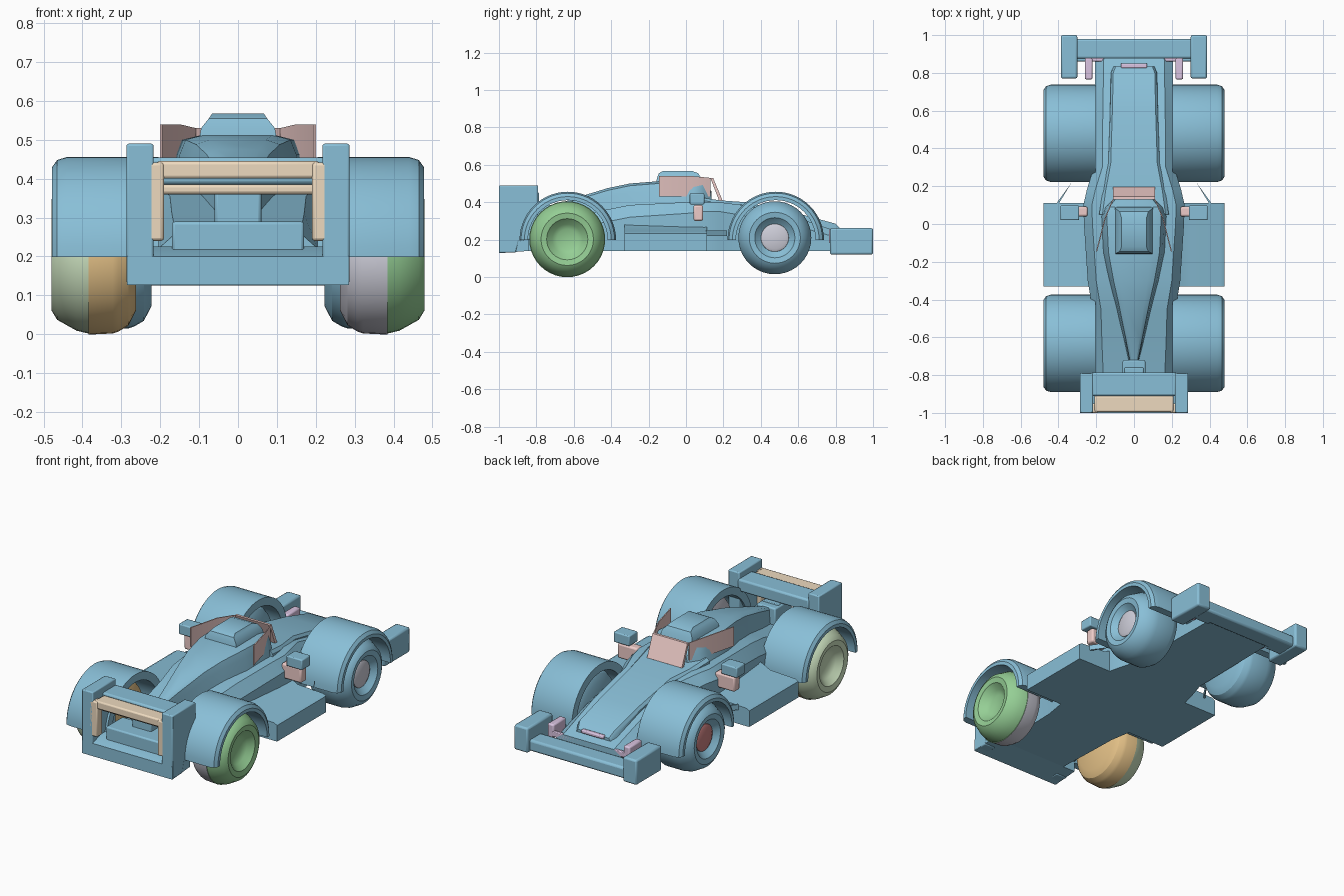
import bpy, bmesh
from math import sin, cos, pi, radians

if "Cube" in bpy.data.objects:
    bpy.data.objects.remove(bpy.data.objects["Cube"])

COLS = {"blue": (.25, .52, .68), "tan": (.85, .7, .52), "pink": (.85, .6, .58), "lilac": (.7, .55, .75),
        "green": (.3, .62, .3), "pale": (.6, .75, .52), "orange": (.8, .55, .25),
        "silver": (.62, .62, .7), "red": (.6, .22, .22)}
MATS = {}
for k, c in COLS.items():
    MATS[k] = bpy.data.materials.new(k)
    MATS[k].diffuse_color = (*c, 1)


def finish(name, bm, col, bevel=0, angle=32):
    bmesh.ops.remove_doubles(bm, verts=bm.verts, dist=1e-5)
    bmesh.ops.recalc_face_normals(bm, faces=bm.faces)
    me = bpy.data.meshes.new(name)
    bm.to_mesh(me)
    bm.free()
    me.shade_smooth()
    me.set_sharp_from_angle(angle=radians(angle))
    me.materials.append(MATS[col])
    ob = bpy.data.objects.new(name, me)
    bpy.context.collection.objects.link(ob)
    if bevel:
        m = ob.modifiers.new("bevel", "BEVEL")
        m.width, m.segments = bevel, 2
    return ob


def skin(name, rings, col="blue", closed=True, loop=False, caps=True, bevel=0):
    """Join equal-length rings of points into one surface."""
    bm = bmesh.new()
    vs = [[bm.verts.new(p) for p in r] for r in rings]
    n = len(rings[0])
    for i in range(len(vs) if loop else len(vs) - 1):
        a, b = vs[i], vs[(i + 1) % len(vs)]
        for j in range(n if closed else n - 1):
            k = (j + 1) % n
            bm.faces.new((a[j], a[k], b[k], b[j]))
    if caps and closed and not loop:
        bm.faces.new(vs[0])
        bm.faces.new(vs[-1])
    return finish(name, bm, col, bevel)


def box(name, x, y, z, col="blue", bevel=.008):
    rings = [[(x[i], y[a], z[b]) for a, b in ((0, 0), (1, 0), (1, 1), (0, 1))] for i in (0, 1)]
    return skin(name, rings, col, bevel=bevel)


def pair(x, s):
    return tuple(sorted((x[0] * s, x[1] * s)))


def spin(name, prof, s, cy, cz, col, a0=0, a1=360, n=40, closed=False):
    """Revolve (x, radius) profile about an axle parallel to x."""
    full = a1 - a0 >= 360
    rings = []
    for i in range(n if full else n + 1):
        a = radians(a0 + (a1 - a0) * i / n)
        rings.append([(s * x, cy + r * cos(a), cz + r * sin(a)) for x, r in prof])
    return skin(name, rings, col, closed=closed, loop=full)


# lower hull and sloping side deck: y, half width, shoulder z, top z
hull = [(-.87, .205, .22, .26), (-.62, .215, .25, .31), (-.45, .22, .29, .355), (-.3, .245, .32, .385),
        (.0, .265, .34, .40), (.1, .268, .35, .40), (.18, .25, .35, .40), (.3, .213, .33, .385),
        (.6, .21, .27, .315), (.88, .205, .19, .22)]
skin("body_hull", [[(-w, y, .14), (w, y, .14), (w, y, zs), (w - .045, y, zt), (-w + .045, y, zt), (-w, y, zs)]
                   for y, w, zs, zt in hull])

# raised nose ridge
nose = [(.05, .19, .43), (.18, .17, .41), (.32, .14, .40), (.6, .13, .34), (.80, .125, .285), (.835, .11, .25)]
skin("nose_ridge", [[(-w, y, .2), (w, y, .2), (w * .97, y, z - .015), (w * .88, y, z),
                     (-w * .88, y, z), (-w * .97, y, z - .015)] for y, w, z in nose])

# engine cover tapering to the tail
cover = [(-.78, .012, .36), (-.6, .05, .42), (-.42, .09, .475), (-.3, .12, .50), (-.15, .15, .512),
         (.04, .16, .512), (.09, .145, .505), (.135, .105, .46)]
skin("engine_cover", [[(-w * 1.25, y, .24), (w * 1.25, y, .24), (w, y, z - .05), (w * .9, y, z - .012),
                       (w * .6, y, z), (-w * .6, y, z), (-w * .9, y, z - .012), (-w, y, z - .05)]
                      for y, w, z in cover])
roof = [(.10, -.16, .09, .50), (.095, -.155, .08, .53), (.075, -.145, .065, .555), (.066, -.12, .03, .568)]
skin("cockpit_roof", [[(-w, a, z), (w, a, z), (w, b, z), (-w, b, z)] for w, a, b, z in roof])

# windscreen: leaning front pane and two flared side panes
skin("windscreen_front", [[(x, .18, .40), (x, .195, .41), (x, .145, .53), (x, .13, .53)] for x in (-.11, .11)], "pink")
for s, side in ((-1, "left"), (1, "right")):
    skin("windscreen_side_" + side,
         [[(s * x, y, .43), (s * (x + .006), y, .43), (s * (x + .006), y, z), (s * x, y, z)]
          for x, y, z in ((.108, .13, .53), (.15, .03, .54), (.195, -.145, .54))], "pink")

# rear centre structure under the wing
box("rear_diffuser", (-.17, .17), (-.95, -.8), (.21, .29))
box("rear_engine_block", (-.06, .06), (-.87, -.72), (.26, .385))
box("tail_light", (-.05, .05), (-.79, -.76), (.36, .39), bevel=.004)

# rear wing
skin("rear_wing_base", [[(x, -1, .127), (x, -.84, .14), (x, -.84, .225), (x, -.93, .225), (x, -1, .20)]
                        for x in (-.285, .285)])
box("rear_wing_top", (-.225, .225), (-.91, -.785), (.385, .455), bevel=.01)
box("rear_wing_upper_bar", (-.21, .21), (-.995, -.91), (.40, .445), "tan")
box("rear_wing_lower_bar", (-.21, .21), (-.93, -.90), (.36, .385), "tan")

# front wing
box("front_wing_plane", (-.31, .31), (.875, .98), (.125, .19), bevel=.012)
box("front_wing_crossbar", (-.23, .23), (.86, .88), (.19, .22), "lilac", .004)
box("nose_slot", (-.07, .07), (.825, .85), (.24, .26), "lilac", .006)

tyre = [(0, .0), (0, .14), (.02, .18), (.045, .195), (.06, .2)]            # inner half
face = [(1, .2), (1.03, .193), (1.08, .165), (1.095, .14), (1.09, .11),      # outer half (offset by 1)
        (1.06, .08), (1.045, .055), (1.045, 0)]

for s, side in ((-1, "left"), (1, "right")):
    # wheels
    RY, RZ, FY, FZ = -.635, .202, .475, .21
    barrel = [(.262 + x, r) for x, r in tyre] + [(.385, .203)]
    spin("rear_wheel_barrel_" + side, barrel, s, RY, RZ, "silver" if s > 0 else "orange")
    spin("rear_wheel_face_" + side, [(.385, .203)] + [(x - .615, r) for x, r in face], s, RY, RZ,
         "green" if s > 0 else "pale")
    front = [(.222 + x, r * .975) for x, r in tyre] + [(x - .615, r * .975) for x, r in face]
    spin("front_wheel_" + side, front, s, FY, FZ, "blue")
    spin("front_hub_" + side, [(.43, .076), (.448, .074), (.455, .06), (.455, 0)], s, FY, FZ,
         "silver" if s > 0 else "red")

    # arched fenders
    arch = [(.205, .213), (.205, .258), (.44, .258), (.465, .25), (.478, .232), (.478, .213)]
    spin("rear_fender_" + side, arch, s, -.632, .198, "blue", 0, 180, 28, True)
    spin("front_fender_" + side, arch, s, .48, .198, "blue", 0, 180, 28, True)
    skin("fender_strut_" + side, [[(s * .33, .22, z), (s * .41, .11, z), (s * .40, .105, z)]
                                  for z in (.22, .25)])

    # side pod
    skin("side_pod_" + side, [[(s * .2, y, .14), (s * .478, y, .14), (s * .478, y, .232),
                               (s * .46, y, .242), (s * .3, y, .25), (s * .2, y, .30)]
                              for y in (-.33, .112)])

    # mirror on its stalk
    box("mirror_" + side, pair((.29, .39), s), (.02, .098), (.388, .447), bevel=.006)
    box("mirror_stalk_" + side, pair((.245, .37), s), (.04, .092), (.30, .385), "pink", .01)

    # rear wing end plate and upright
    skin("rear_wing_plate_" + side, [[(s * x, -1, .13), (s * x, -.91, .13), (s * x, -.895, .19),
                                      (s * x, -.79, .21), (s * x, -.79, .49), (s * x, -1, .49)]
                                     for x in (.217, .287)], bevel=.006)
    box("rear_wing_upright_" + side, pair((.19, .24), s), (-1, -.95), (.24, .442), "tan")

    # front wing end plate and inner fin
    box("front_wing_plate_" + side, pair((.30, .387), s), (.77, 1), (.12, .262), bevel=.01)
    box("front_wing_fin_" + side, pair((.22, .26), s), (.765, .88), (.18, .258), "lilac", .008)
    box("front_wing_support_" + side, pair((.2, .31), s), (.86, .93), (.125, .17))

for m in bpy.data.materials:
    if m.users and not m.is_grease_pencil:
        m.use_nodes = True
        m.node_tree.nodes["Principled BSDF"].inputs["Base Color"].default_value = m.diffuse_color
